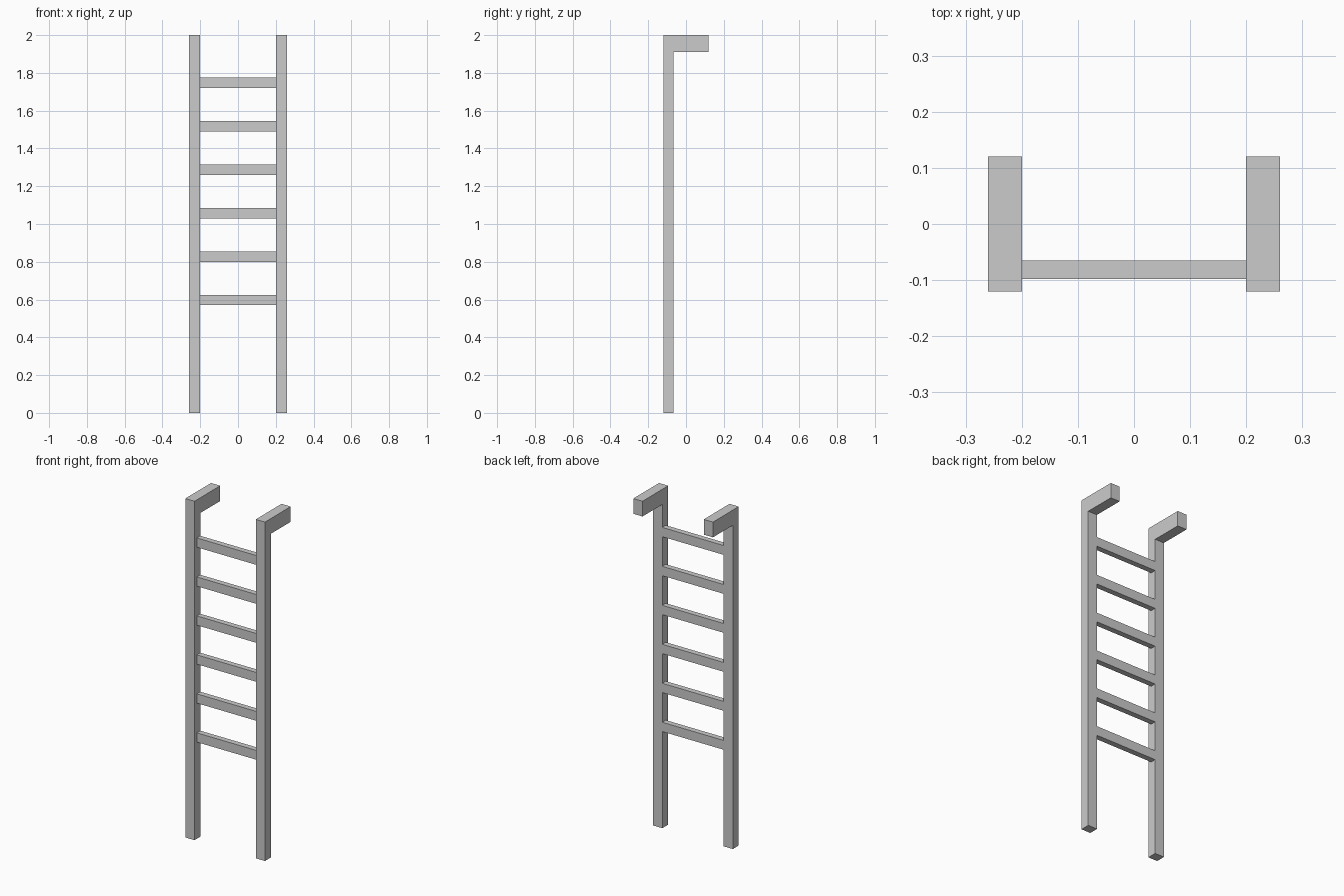
import bpy
import bmesh

cube = bpy.data.objects.get("Cube")
if cube:
    bpy.data.objects.remove(cube, do_unlink=True)

GREY = (0.6, 0.6, 0.6, 1)
grey = bpy.data.materials.new("plain grey")
grey.use_nodes = True
grey.diffuse_color = GREY
grey.node_tree.nodes["Principled BSDF"].inputs["Base Color"].default_value = GREY

INNER, OUTER = 0.2, 0.26            # rail sides
FRONT, BACK, HOOK = -0.12, -0.065, 0.12
TOP, HOOK_BOTTOM = 2.0, 1.91


def extrude_profile(name, profile, x0, x1):
    """Solid made by sweeping a (y, z) outline from x0 to x1."""
    bm = bmesh.new()
    face = bm.faces.new([bm.verts.new((x0, y, z)) for y, z in profile])
    swept = bmesh.ops.extrude_face_region(bm, geom=[face])["geom"]
    verts = [g for g in swept if isinstance(g, bmesh.types.BMVert)]
    bmesh.ops.translate(bm, verts=verts, vec=(x1 - x0, 0, 0))
    bmesh.ops.recalc_face_normals(bm, faces=bm.faces)
    mesh = bpy.data.meshes.new(name)
    bm.to_mesh(mesh)
    bm.free()
    mesh.materials.append(grey)
    obj = bpy.data.objects.new(name, mesh)
    bpy.context.collection.objects.link(obj)
    return obj


# Side rails with a hook reaching backwards at the top
rail = [(FRONT, 0), (BACK, 0), (BACK, HOOK_BOTTOM),
        (HOOK, HOOK_BOTTOM), (HOOK, TOP), (FRONT, TOP)]
extrude_profile("left_rail", rail, INNER, OUTER)
extrude_profile("right_rail", rail, -OUTER, -INNER)

# Evenly spaced rungs, flush with the back of the rails
for i in range(6):
    z = 0.57 + 0.23 * i
    rung = [(-0.098, z), (BACK, z), (BACK, z + 0.055), (-0.098, z + 0.055)]
    extrude_profile(f"rung_{i + 1}", rung, -INNER, INNER)
